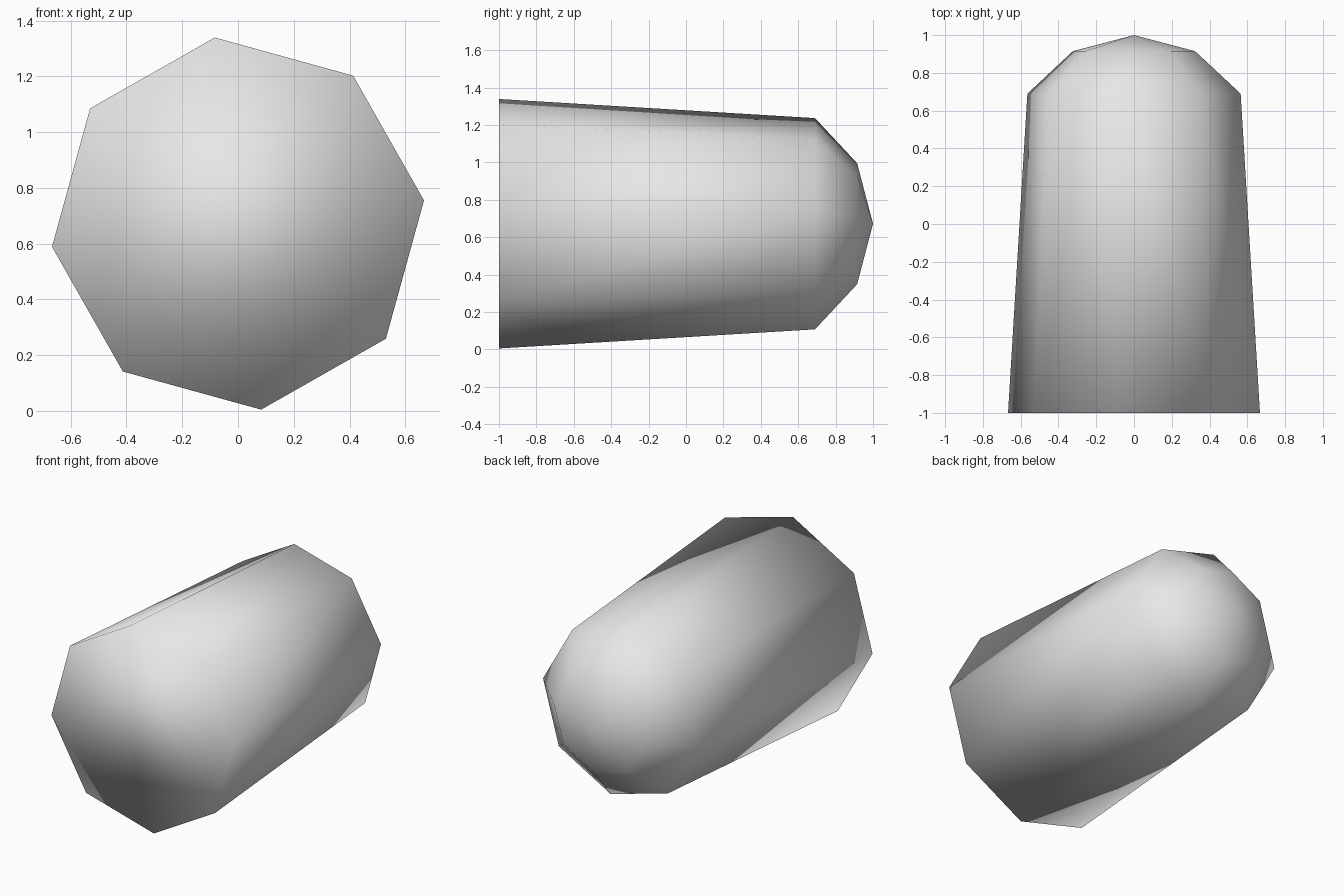
import bpy, bmesh, math

if "Cube" in bpy.data.objects:
    bpy.data.objects.remove(bpy.data.objects["Cube"])

SIDES = 8
TURN = math.radians(7.1)      # roll of the octagon about the long axis
MID_Z = 0.672
RINGS = [(-1.0, 0.672), (0.69, 0.569), (0.915, 0.326)]   # (y, radius)

bm = bmesh.new()

# Octagonal cross-sections along y
rings = []
for y, r in RINGS:
    angles = [TURN + i * math.tau / SIDES for i in range(SIDES)]
    rings.append([bm.verts.new((r * math.cos(a), y, MID_Z + r * math.sin(a))) for a in angles])
tip = bm.verts.new((0, 1.0, MID_Z))

# Tapered wall and shoulder
for lower, upper in zip(rings, rings[1:]):
    for i in range(SIDES):
        j = (i + 1) % SIDES
        bm.faces.new((lower[i], lower[j], upper[j], upper[i]))

# Pointed nose and flat base
for i in range(SIDES):
    bm.faces.new((rings[-1][i], rings[-1][(i + 1) % SIDES], tip))
bm.faces.new(rings[0])

bmesh.ops.recalc_face_normals(bm, faces=bm.faces)
for f in bm.faces:
    f.smooth = True           # soft shading everywhere, base included

mesh = bpy.data.meshes.new("slug_body")
bm.to_mesh(mesh)
bm.free()

grey = bpy.data.materials.new("light_grey")
grey.diffuse_color = (0.8, 0.8, 0.8, 1)
grey.use_nodes = True
grey.node_tree.nodes["Principled BSDF"].inputs["Base Color"].default_value = grey.diffuse_color
mesh.materials.append(grey)
bpy.context.collection.objects.link(bpy.data.objects.new("slug_body", mesh))
